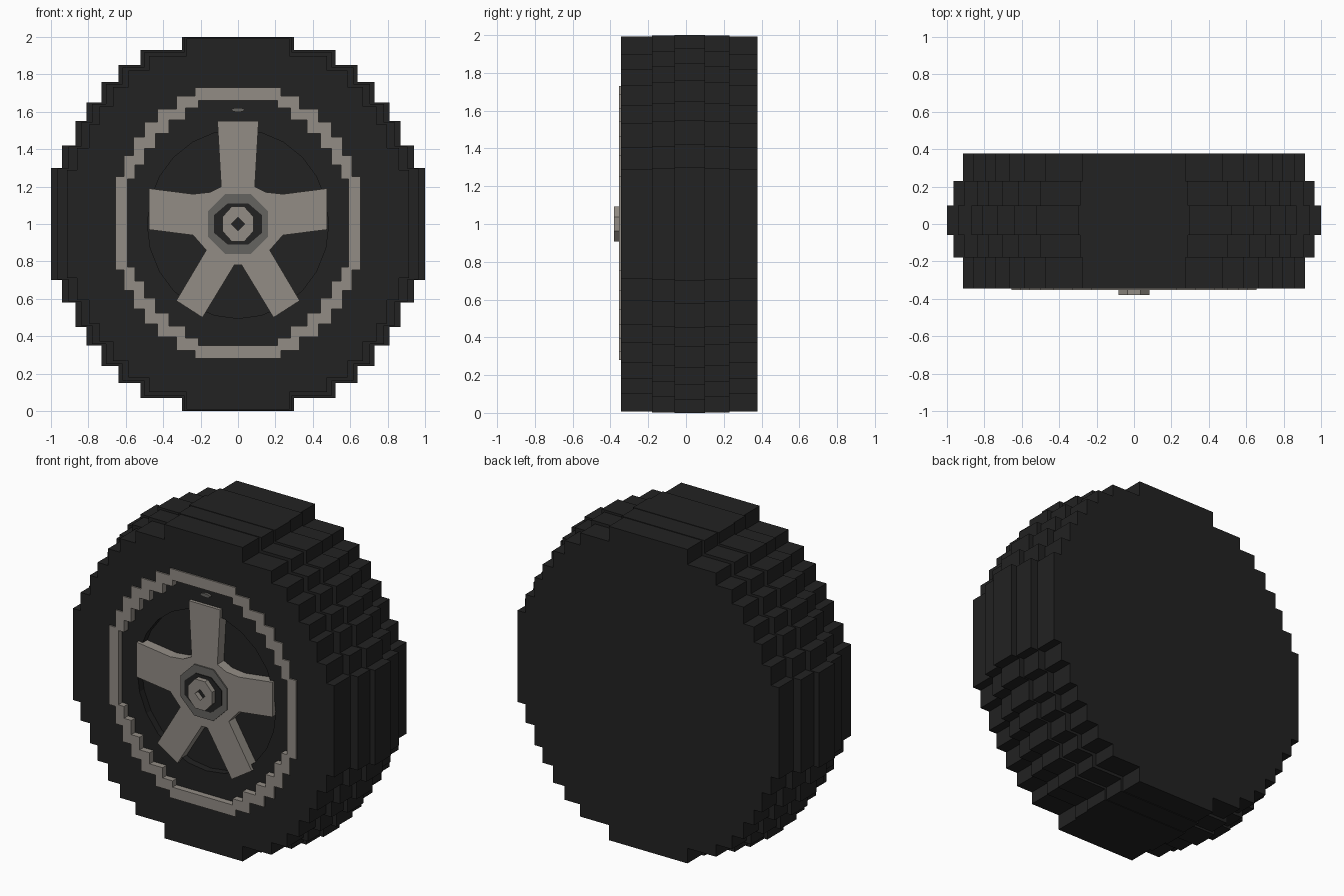
import bpy, bmesh, math

if "Cube" in bpy.data.objects:
    bpy.data.objects.remove(bpy.data.objects["Cube"])


def material(name, rgb):
    m = bpy.data.materials.new(name)
    m.diffuse_color = (*rgb, 1)
    m.use_nodes = True
    m.node_tree.nodes["Principled BSDF"].inputs["Base Color"].default_value = m.diffuse_color
    return m


RUBBER = material("black_rubber", (0.016, 0.016, 0.016))
SILVER = material("warm_silver", (0.29, 0.265, 0.235))
GREY = material("mid_grey", (0.13, 0.125, 0.115))


def stairs(corners, sx=1.0, sz=1.0, top=None):
    """Closed stepped loop, from the corner points of its upper right quadrant."""
    c = [(x * sx, z * sz) for x, z in corners]
    if top:
        c[0] = (c[0][0], top)
    q = [c[0]]
    for (x0, z0), (x1, z1) in zip(c, c[1:]):
        q += [(x0, z1), (x1, z1)]
    r = q[::-1]
    return (q + [(x, -z) for x, z in r] + [(-x, -z) for x, z in q]
            + [(-x, z) for x, z in r])


def ngon(n, rx, rz=None, turn=0.0):
    rz = rz or rx
    return [(rx * math.cos(math.tau * i / n + turn),
             rz * math.sin(math.tau * i / n + turn)) for i in range(n)]


def prism(name, loops, y0, y1, mat, cz=1.0):
    """Extrude a loop (with an optional hole loop) along y."""
    bm = bmesh.new()
    for loop in loops:
        v = [bm.verts.new((x, y0, z + cz)) for x, z in loop]
        for a, b in zip(v, v[1:] + v[:1]):
            bm.edges.new((a, b))
        if len(loops) == 1:
            bm.faces.new(v)
    if len(loops) > 1:
        bmesh.ops.triangle_fill(bm, use_beauty=True, edges=bm.edges[:])
    ext = bmesh.ops.extrude_face_region(bm, geom=bm.faces[:], use_keep_orig=True)
    moved = [g for g in ext["geom"] if isinstance(g, bmesh.types.BMVert)]
    bmesh.ops.translate(bm, verts=moved, vec=(0, y1 - y0, 0))
    bmesh.ops.recalc_face_normals(bm, faces=bm.faces[:])
    me = bpy.data.meshes.new(name)
    bm.to_mesh(me)
    bm.free()
    me.materials.append(mat)
    ob = bpy.data.objects.new(name, me)
    bpy.context.collection.objects.link(ob)
    return ob


def combine(target, helper, op):
    m = target.modifiers.new(helper.name, "BOOLEAN")
    m.operation, m.solver, m.object = op, "EXACT", helper
    helper.hide_render = True
    helper.hide_set(True)


# Stepped outlines
TREAD = [(0.30, 1.0), (0.52, 0.93), (0.64, 0.85), (0.73, 0.76),
         (0.81, 0.65), (0.87, 0.55), (0.94, 0.42), (1.0, 0.30)]
RIM_OUT = [(0.23, 0.725), (0.33, 0.68), (0.43, 0.61), (0.50, 0.54),
           (0.56, 0.46), (0.61, 0.36), (0.655, 0.25)]
RIM_IN = [(0.21, 0.655), (0.28, 0.615), (0.37, 0.55), (0.44, 0.48),
          (0.50, 0.40), (0.55, 0.31), (0.59, 0.235)]

# Tyre: three nested stepped bands
tire = prism("tire", [stairs(TREAD, 0.915, 0.965, 0.993)], -0.345, 0.378, RUBBER)
mid = prism("tread_middle", [stairs(TREAD, 0.965, 0.985, 0.997)], -0.18, 0.23, RUBBER)
centre = prism("tread_centre", [stairs(TREAD)], -0.06, 0.10, RUBBER)
combine(tire, mid, "UNION")
combine(tire, centre, "UNION")

# Stepped recess inside the rim, then a deeper round one
dish = prism("dish_cutter", [stairs(RIM_IN, 1.02, 1.02)], -0.5, -0.315, RUBBER)
well = prism("well_cutter", [ngon(24, 0.485, 0.505)], -0.45, -0.27, RUBBER)
combine(tire, dish, "DIFFERENCE")
combine(tire, well, "DIFFERENCE")

# Rim ring
prism("rim_ring", [stairs(RIM_OUT), stairs(RIM_IN)], -0.354, -0.305, SILVER, 1.005)

# Five spokes as one mirrored star
half = [(0.11, 0.55), (0.09, 0.20), (0.15, 0.17), (0.24, 0.16), (0.475, 0.19),
        (0.475, -0.03), (0.24, -0.06), (0.17, -0.14), (0.33, -0.41),
        (0.19, -0.50), (0.02, -0.22)]
prism("spokes", [half + [(-x, z) for x, z in half[::-1]]], -0.335, -0.26, SILVER)

# Hub: grey collar, dark socket, raised cap with a small hole
prism("hub_collar", [ngon(8, 0.175, turn=math.pi / 8)], -0.343, -0.30, GREY)
prism("hub_socket", [ngon(8, 0.14, 0.12, math.pi / 8)], -0.348, -0.33, RUBBER)
prism("hub_cap", [ngon(8, 0.09, 0.10, math.pi / 8), ngon(4, 0.035)], -0.38, -0.34, SILVER)

# Valve
prism("valve", [ngon(10, 0.035, 0.012)], -0.33, -0.30, GREY, 1.61)
